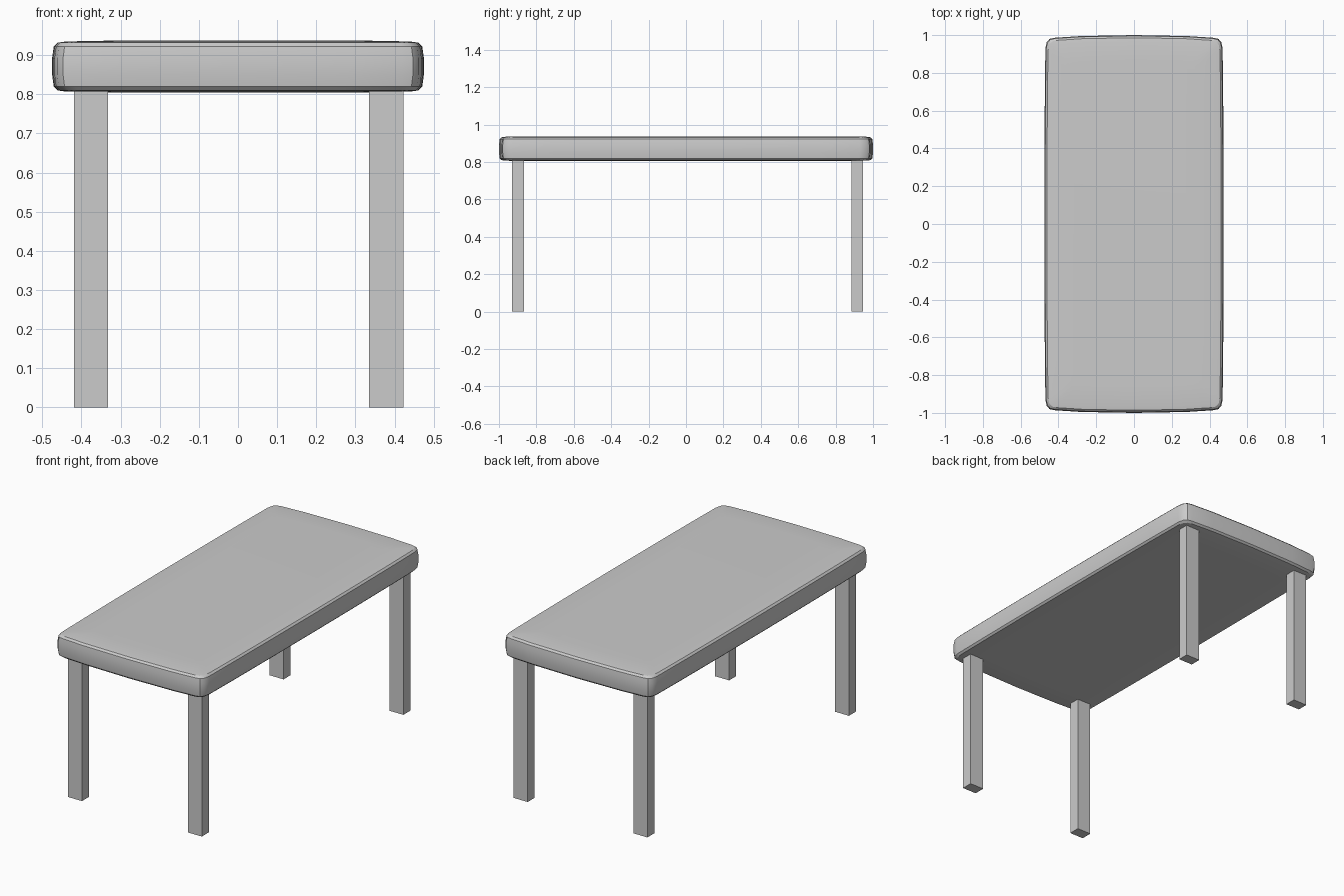
import bpy, bmesh

if "Cube" in bpy.data.objects:
    bpy.data.objects.remove(bpy.data.objects["Cube"])

# Quarter outline of the table top (bulging ends, rounded corners)
QUARTER = [(0.475, 0), (0.474, 0.4), (0.472, 0.7), (0.469, 0.93), (0.462, 0.963),
           (0.447, 0.98), (0.42, 0.986), (0.28, 0.995), (0, 1)]
# Edge profile: inset from the outline, height
PROFILE = [(0.14, 0.805), (0.035, 0.807), (0.014, 0.81), (0.004, 0.82), (0, 0.85),
           (0, 0.893), (0.004, 0.922), (0.014, 0.932), (0.035, 0.935), (0.14, 0.937)]


def make_object(name, bm):
    bmesh.ops.recalc_face_normals(bm, faces=bm.faces)
    mesh = bpy.data.meshes.new(name)
    bm.to_mesh(mesh)
    bm.free()
    obj = bpy.data.objects.new(name, mesh)
    bpy.context.collection.objects.link(obj)
    return obj


def box(name, x0, x1, y0, y1, z0, z1):
    bm = bmesh.new()
    bmesh.ops.create_cube(bm, size=1)
    for v in bm.verts:
        v.co = (x1 if v.co.x > 0 else x0, y1 if v.co.y > 0 else y0, z1 if v.co.z > 0 else z0)
    return make_object(name, bm)


# Cushioned table top, lofted through scaled outlines
half = QUARTER + [(-x, y) for x, y in reversed(QUARTER[:-1])]
outline = half + [(x, -y) for x, y in reversed(half[1:-1])]
bm = bmesh.new()
rings = [[bm.verts.new((x * (1 - d / 0.475), y * (1 - d), z)) for x, y in outline]
         for d, z in PROFILE]
n = len(outline)
for a, b in zip(rings, rings[1:]):
    for i in range(n):
        j = (i + 1) % n
        bm.faces.new((a[i], a[j], b[j], b[i]))
bm.faces.new(rings[0])
bm.faces.new(rings[-1])
top = make_object("table_top", bm)
bpy.context.view_layer.objects.active = top
top.select_set(True)
bpy.ops.object.shade_smooth_by_angle()

# Four square-cut legs
for side, x0, x1 in (("left", -0.419, -0.332), ("right", 0.335, 0.423)):
    for end, y0, y1 in (("front", -0.93, -0.867), ("back", 0.884, 0.946)):
        box(f"{end}_{side}_leg", x0, x1, y0, y1, 0, 0.815)
